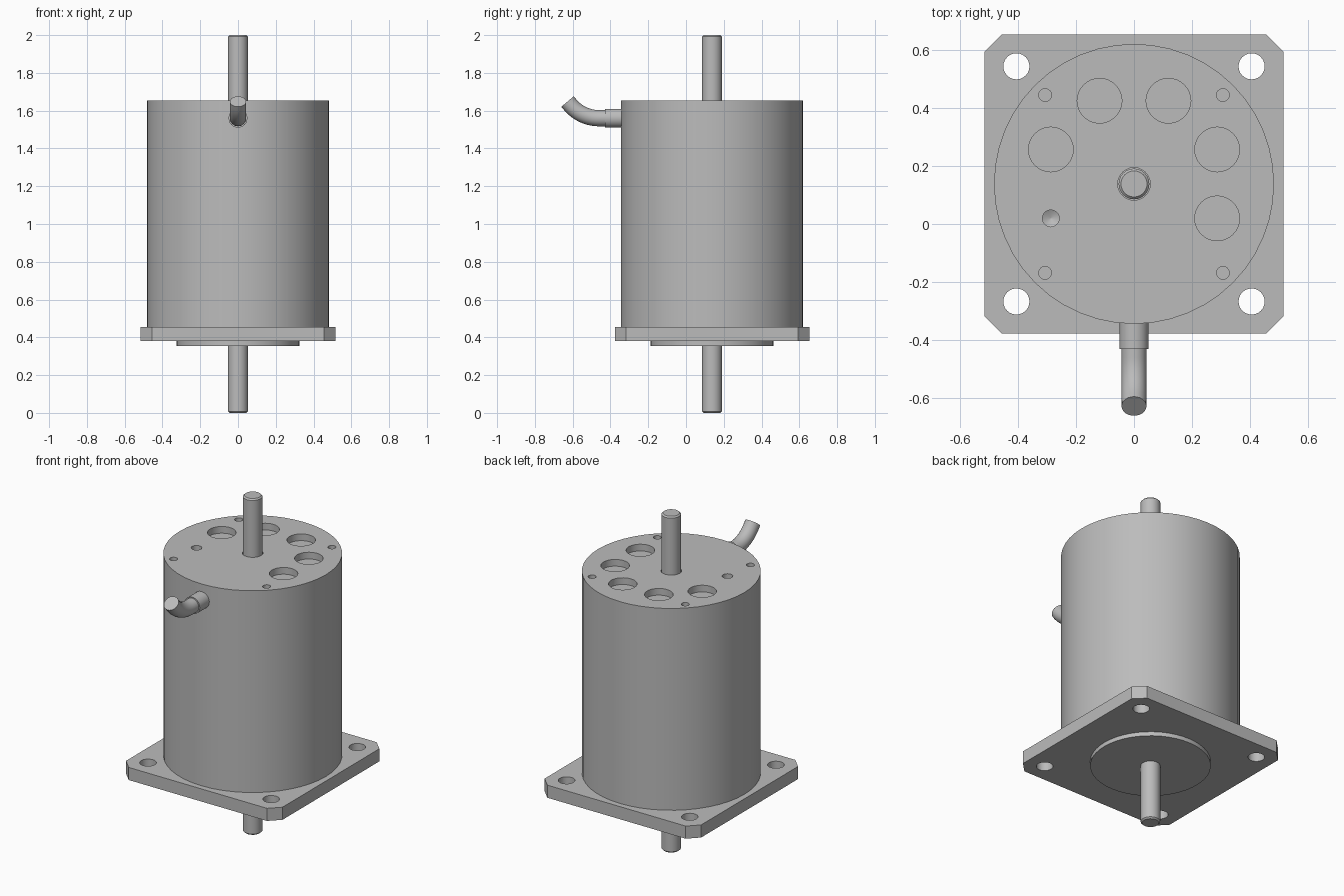
import bpy
import bmesh
from math import sin, cos, pi, radians
from mathutils import Matrix, Vector

if "Cube" in bpy.data.objects:
    bpy.data.objects.remove(bpy.data.objects["Cube"])

AXIS_Y = 0.138      # motor axis
TOP = 1.655         # top of the housing

grey = bpy.data.materials.new("metal grey")
grey.use_nodes = True
COLOUR = (0.50, 0.50, 0.50, 1)
grey.diffuse_color = COLOUR
grey.node_tree.nodes["Principled BSDF"].inputs["Base Color"].default_value = COLOUR


def finish(name, bm):
    bmesh.ops.recalc_face_normals(bm, faces=bm.faces)
    mesh = bpy.data.meshes.new(name)
    bm.to_mesh(mesh)
    bm.free()
    mesh.materials.append(grey)
    obj = bpy.data.objects.new(name, mesh)
    bpy.context.collection.objects.link(obj)
    return obj


def activate(obj):
    bpy.ops.object.select_all(action='DESELECT')
    obj.select_set(True)
    bpy.context.view_layer.objects.active = obj


def smooth(obj):
    activate(obj)
    bpy.ops.object.shade_smooth_by_angle(angle=radians(30))


def bridge_rings(bm, rings):
    """Skin a list of equal rings into a closed tube."""
    n = len(rings[0])
    for a, b in zip(rings, rings[1:]):
        for i in range(n):
            j = (i + 1) % n
            bm.faces.new((a[i], a[j], b[j], b[i]))
    bm.faces.new(rings[0])
    bm.faces.new(rings[-1])


def lathe(name, profile, sides, x=0, y=AXIS_Y):
    """Turn (radius, z) points around a vertical axis."""
    bm = bmesh.new()
    rings = [[bm.verts.new((x + r * cos(2 * pi * i / sides),
                            y + r * sin(2 * pi * i / sides), z))
              for i in range(sides)] for r, z in profile]
    bridge_rings(bm, rings)
    return finish(name, bm)


def sweep(name, path, radius, sides=24):
    """Round tube along (y, z) points in the x = 0 plane."""
    bm = bmesh.new()
    pts = [Vector((0, y, z)) for y, z in path]
    side = Vector((1, 0, 0))
    rings = []
    for k, p in enumerate(pts):
        t = (pts[min(k + 1, len(pts) - 1)] - pts[max(k - 1, 0)]).normalized()
        up = side.cross(t)
        rings.append([bm.verts.new(p + radius * (side * cos(2 * pi * i / sides)
                                                 + up * sin(2 * pi * i / sides)))
                      for i in range(sides)])
    bridge_rings(bm, rings)
    return finish(name, bm)


def cut(obj, cutters):
    for cutter in cutters:
        mod = obj.modifiers.new("hole", 'BOOLEAN')
        mod.operation = 'DIFFERENCE'
        mod.solver = 'EXACT'
        mod.object = cutter
        activate(obj)
        bpy.ops.object.modifier_apply(modifier=mod.name)
        bpy.data.objects.remove(cutter)


def polar(radius, degrees):
    a = radians(degrees)
    return radius * cos(a), AXIS_Y + radius * sin(a)


# Housing with blind holes in its top face
housing = lathe("housing", [(0.482, 0.455), (0.482, TOP)], 48)
holes = []
for angle in (-22.5, 22.5, 67.5, 112.5, 157.5):
    holes.append(lathe("cutter", [(0.077, TOP - 0.04), (0.077, TOP + 0.1)],
                       32, *polar(0.31, angle)))
holes.append(lathe("cutter", [(0.001, TOP - 0.055), (0.029, TOP - 0.04),
                              (0.029, TOP + 0.1)], 20, *polar(0.31, 202.5)))
for angle in (45, 135, 225, 315):
    holes.append(lathe("cutter", [(0.022, TOP - 0.02), (0.022, TOP + 0.1)],
                       16, *polar(0.433, angle)))
holes.append(lathe("cutter", [(0.056, TOP - 0.02), (0.056, TOP + 0.1)], 24))
cut(housing, holes)
smooth(housing)

# Mounting flange: square plate with clipped corners and four bolt holes
bm = bmesh.new()
H, C = 0.515, 0.06
outline = [(H, C - H), (H, H - C), (H - C, H), (C - H, H),
           (-H, H - C), (-H, C - H), (C - H, -H), (H - C, -H)]
bridge_rings(bm, [[bm.verts.new((x, AXIS_Y + y, z)) for x, y in outline]
                  for z in (0.38, 0.455)])
flange = finish("mounting_flange", bm)
cut(flange, [lathe("cutter", [(0.045, 0.3), (0.045, 0.6)], 24,
                   sx * 0.405, AXIS_Y + sy * 0.405)
             for sx in (-1, 1) for sy in (-1, 1)])
smooth(flange)

# Locating boss under the flange
smooth(lathe("locating_boss", [(0.325, 0.355), (0.325, 0.385)], 48))

# Shaft running through, with small end chamfers
R = 0.053
smooth(lathe("shaft", [(R - 0.008, 0), (R, 0.008), (R, 1.992), (R - 0.008, 2)], 24))

# Cable gland and bent cable at the front
smooth(sweep("cable_gland", [(-0.30, 1.56), (-0.43, 1.56)], 0.05))
BEND, SWEEP = 0.2, radians(50)
path = [(-0.42, 1.56)]
for k in range(11):
    a = SWEEP * k / 10
    path.append((-0.46 - BEND * sin(a), 1.56 + BEND * (1 - cos(a))))
y, z = path[-1]
path.append((y - 0.022 * cos(SWEEP), z + 0.022 * sin(SWEEP)))
smooth(sweep("cable", path, 0.043))
